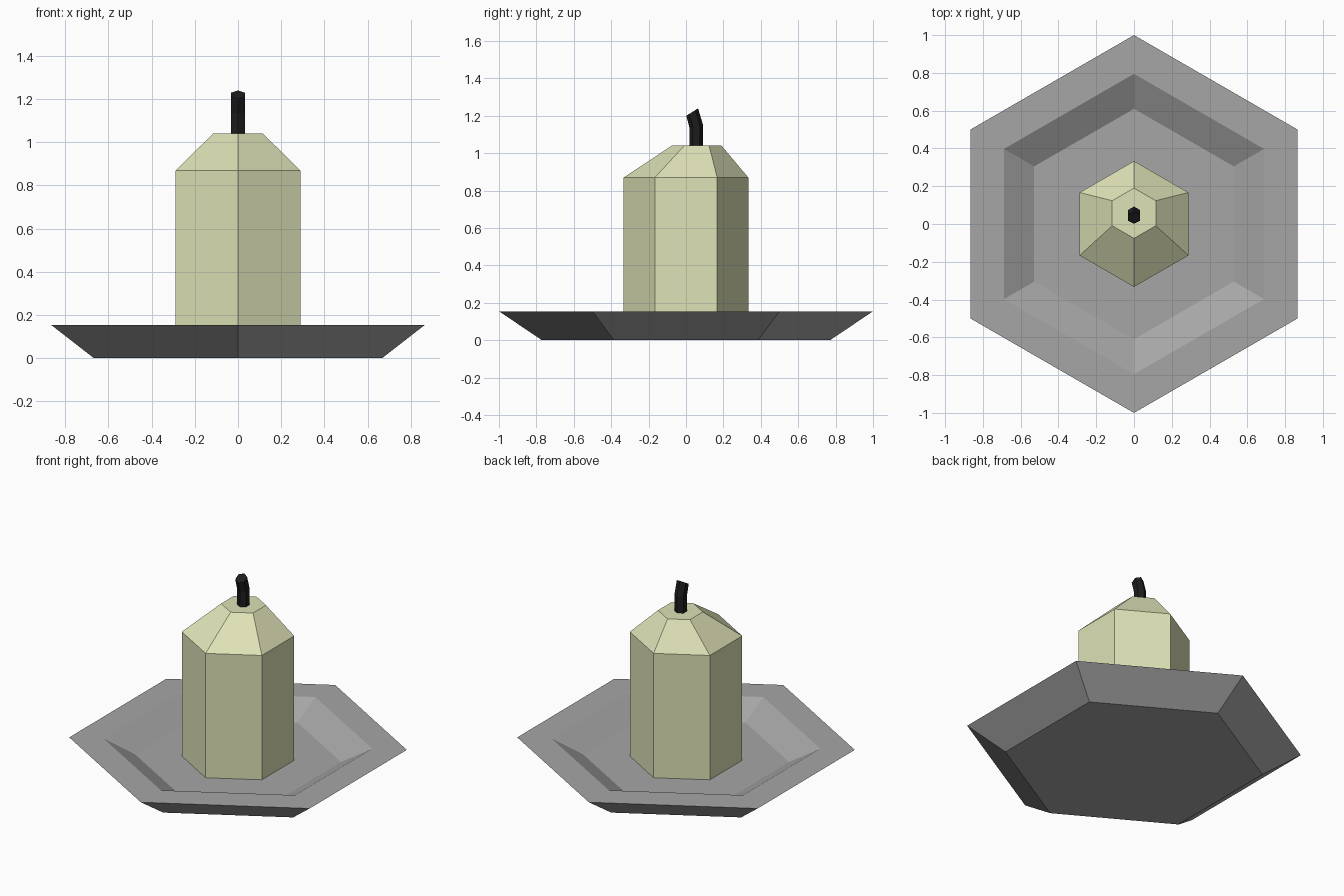
import bpy
import bmesh
from math import sin, cos, radians, pi

cube = bpy.data.objects.get("Cube")
if cube:
    bpy.data.objects.remove(cube)


def material(name, color):
    mat = bpy.data.materials.new(name)
    mat.use_nodes = True
    rgba = (*color, 1)
    mat.diffuse_color = rgba
    mat.node_tree.nodes["Principled BSDF"].inputs["Base Color"].default_value = rgba
    return mat


def hex_loft(name, rings, mat):
    """Closed flat-faced loft of hexagons: (radius, y, z, tilt in degrees)."""
    bm = bmesh.new()
    loops = []
    for r, y, z, tilt in rings:
        t = radians(tilt)
        loop = []
        for i in range(6):
            a = pi / 2 + i * pi / 3
            d = r * sin(a)
            loop.append(bm.verts.new((r * cos(a), y + d * cos(t), z + d * sin(t))))
        loops.append(loop)
    for low, high in zip(loops, loops[1:]):
        for i in range(6):
            j = (i + 1) % 6
            bm.faces.new((low[i], low[j], high[j], high[i]))
    bm.faces.new(reversed(loops[0]))
    bm.faces.new(loops[-1])
    bmesh.ops.recalc_face_normals(bm, faces=bm.faces)
    mesh = bpy.data.meshes.new(name)
    bm.to_mesh(mesh)
    bm.free()
    mesh.materials.append(mat)
    obj = bpy.data.objects.new(name, mesh)
    bpy.context.collection.objects.link(obj)
    return obj


grey = material("plate grey", (0.38, 0.38, 0.38))
wax = material("pale wax", (0.73, 0.76, 0.47))
black = material("burnt black", (0.012, 0.012, 0.012))

# Dish with a flat rim and a sunken floor
hex_loft("plate", [(0.77, 0, 0, 0), (1, 0, 0.155, 0),
                   (0.795, 0, 0.155, 0), (0.61, 0, 0.06, 0)], grey)

# Candle body with a shoulder leaning to the back
hex_loft("candle", [(0.333, 0, 0.06, 0), (0.333, 0, 0.87, 0),
                    (0.133, 0.057, 1.04, 0)], wax)

# Wick bending towards the front
hex_loft("wick", [(0.037, 0.054, 1.03, 0), (0.037, 0.056, 1.14, 12),
                  (0.037, 0.033, 1.22, 32)], black)
